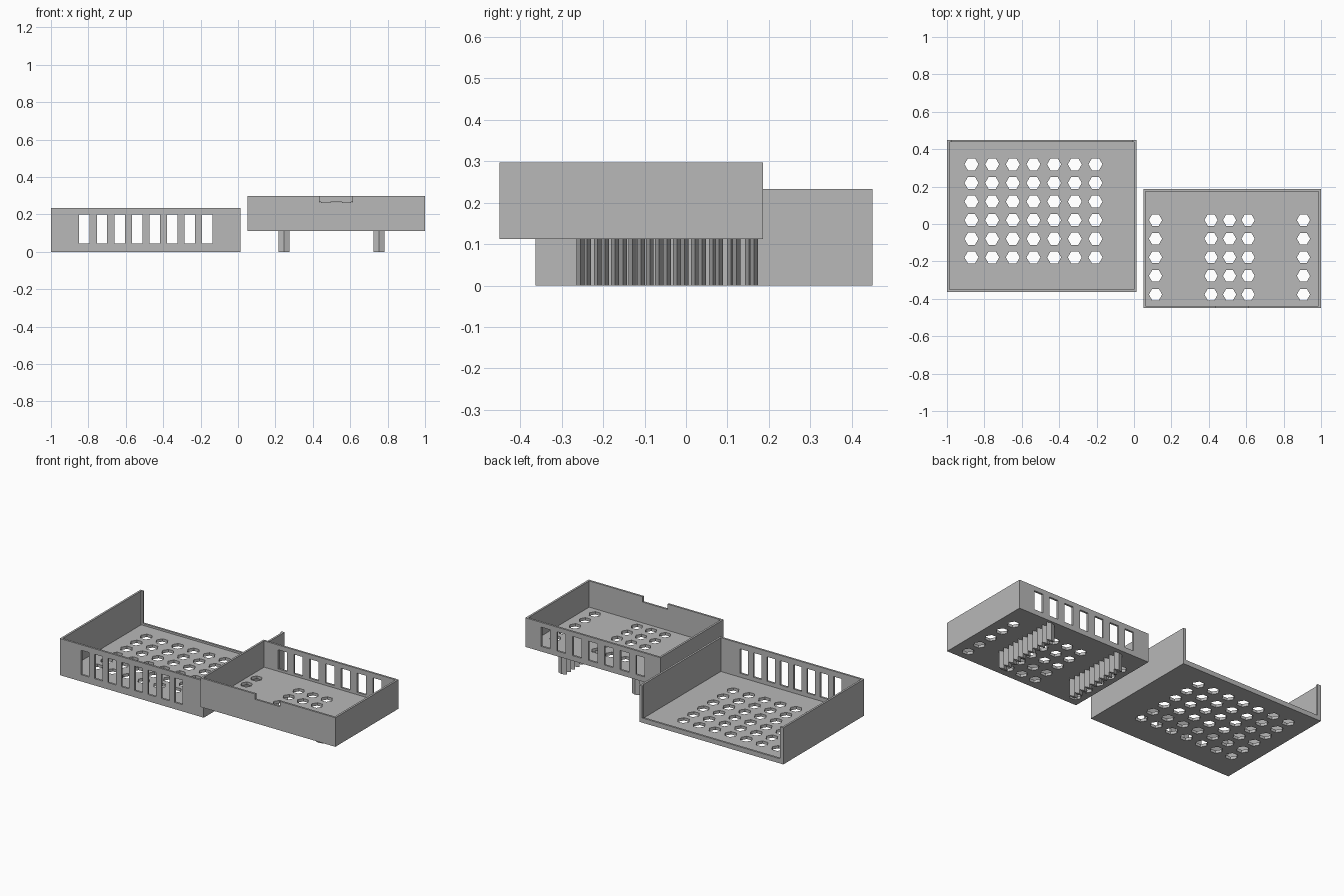
import bpy, bmesh, math
from mathutils import Matrix, Vector

if "Cube" in bpy.data.objects:
    bpy.data.objects.remove(bpy.data.objects["Cube"])

grey = bpy.data.materials.new("plain grey")
grey.diffuse_color = (0.48, 0.48, 0.48, 1)
grey.use_nodes = True
grey.node_tree.nodes["Principled BSDF"].inputs["Base Color"].default_value = grey.diffuse_color
WALL = 0.018


def add_box(bm, x0, x1, y0, y1, z0, z1):
    m = Matrix.Translation(((x0 + x1) / 2, (y0 + y1) / 2, (z0 + z1) / 2))
    m = m @ Matrix.Diagonal((x1 - x0, y1 - y0, z1 - z0, 1))
    bmesh.ops.create_cube(bm, size=1, matrix=m)


def add_hex(bm, x, y, z, r):
    # six-sided hole cutter with corners pointing along x
    m = Matrix.Translation((x, y, z)) @ Matrix.Rotation(math.radians(30), 4, 'Z')
    m = m @ Matrix.Rotation(math.radians(60), 4, 'Z')
    res = bmesh.ops.create_cone(bm, cap_ends=True, segments=6, radius1=r, radius2=r,
                                depth=0.06, matrix=Matrix.Translation((x, y, z)))
    vs = res["verts"]
    if max(v.co.x for v in vs) - x < r * 0.95:
        bmesh.ops.rotate(bm, verts=vs, cent=Vector((x, y, z)),
                         matrix=Matrix.Rotation(math.radians(30), 3, 'Z'))


def to_object(bm, name):
    bmesh.ops.recalc_face_normals(bm, faces=bm.faces)
    me = bpy.data.meshes.new(name)
    bm.to_mesh(me)
    bm.free()
    me.materials.append(grey)
    ob = bpy.data.objects.new(name, me)
    bpy.context.collection.objects.link(ob)
    return ob


def open_tray(name, x0, x1, y0, y1, z0, z1, cut):
    # box hollowed from above, then all openings cut at once
    bm = bmesh.new()
    add_box(bm, x0, x1, y0, y1, z0, z1)
    top = max(bm.faces, key=lambda f: f.calc_center_median().z)
    bmesh.ops.inset_region(bm, faces=[top], thickness=WALL)
    floor = bmesh.ops.extrude_face_region(bm, geom=[top])
    for v in floor["geom"]:
        if isinstance(v, bmesh.types.BMVert):
            v.co.z = z0 + WALL
    if top.is_valid:
        bm.faces.remove(top)
    tray = to_object(bm, name)
    cutter = to_object(cut, name + "_cutter")
    cutter.hide_render = True
    mod = tray.modifiers.new("openings", 'BOOLEAN')
    mod.operation, mod.solver, mod.object = 'DIFFERENCE', 'EXACT', cutter
    dg = bpy.context.evaluated_depsgraph_get()
    done = bpy.data.meshes.new_from_object(tray.evaluated_get(dg))
    tray.modifiers.clear()
    tray.data = done
    bpy.data.objects.remove(cutter)


# Base tray: hexagon floor grid, slotted front, open back with a low lip
cut = bmesh.new()
for i in range(7):
    for j in range(6):
        add_hex(cut, -0.869 + 0.1105 * i, 0.319 - 0.0995 * j, 0.01, 0.0375)
for i in range(8):
    x = -0.821 + 0.0939 * i
    add_box(cut, x - 0.028, x + 0.028, -0.40, -0.32, 0.043, 0.198)
add_box(cut, -0.976, -0.007, 0.41, 0.50, 0.03, 0.30)
open_tray("base_tray", -1.0, 0.013, -0.363, 0.45, 0.0, 0.233, cut)

# Lid tray: hexagon columns, slotted back, notch in the front rim
cut = bmesh.new()
for x in (0.115, 0.412, 0.511, 0.61, 0.906):
    for j in range(5):
        add_hex(cut, x, 0.021 - 0.0995 * j, 0.121, 0.0355)
for i in range(7):
    x = 0.525 + 0.111 * (i - 3)
    add_box(cut, x - 0.031, x + 0.031, 0.14, 0.22, 0.145, 0.267)
add_box(cut, 0.436, 0.612, -0.50, -0.41, 0.263, 0.35)
open_tray("lid_tray", 0.05, 1.0, -0.45, 0.186, 0.112, 0.297, cut)

# Two rows of thin diamond-shaped fins below the lid tray
for name, cx, start, count, pitch in (("right_fins", 0.753, -0.255, 11, 0.0419),
                                      ("left_fins", 0.246, -0.239, 10, 0.0434)):
    bm = bmesh.new()
    for k in range(count):
        y = start + pitch * k
        ring = [bm.verts.new((cx + dx, y + dy, 0)) for dx, dy in
                ((0.029, 0), (0, 0.0095), (-0.029, 0), (0, -0.0095))]
        face = bm.faces.new(ring)
        ext = bmesh.ops.extrude_face_region(bm, geom=[face])
        for v in ext["geom"]:
            if isinstance(v, bmesh.types.BMVert):
                v.co.z = 0.116
    to_object(bm, name)
